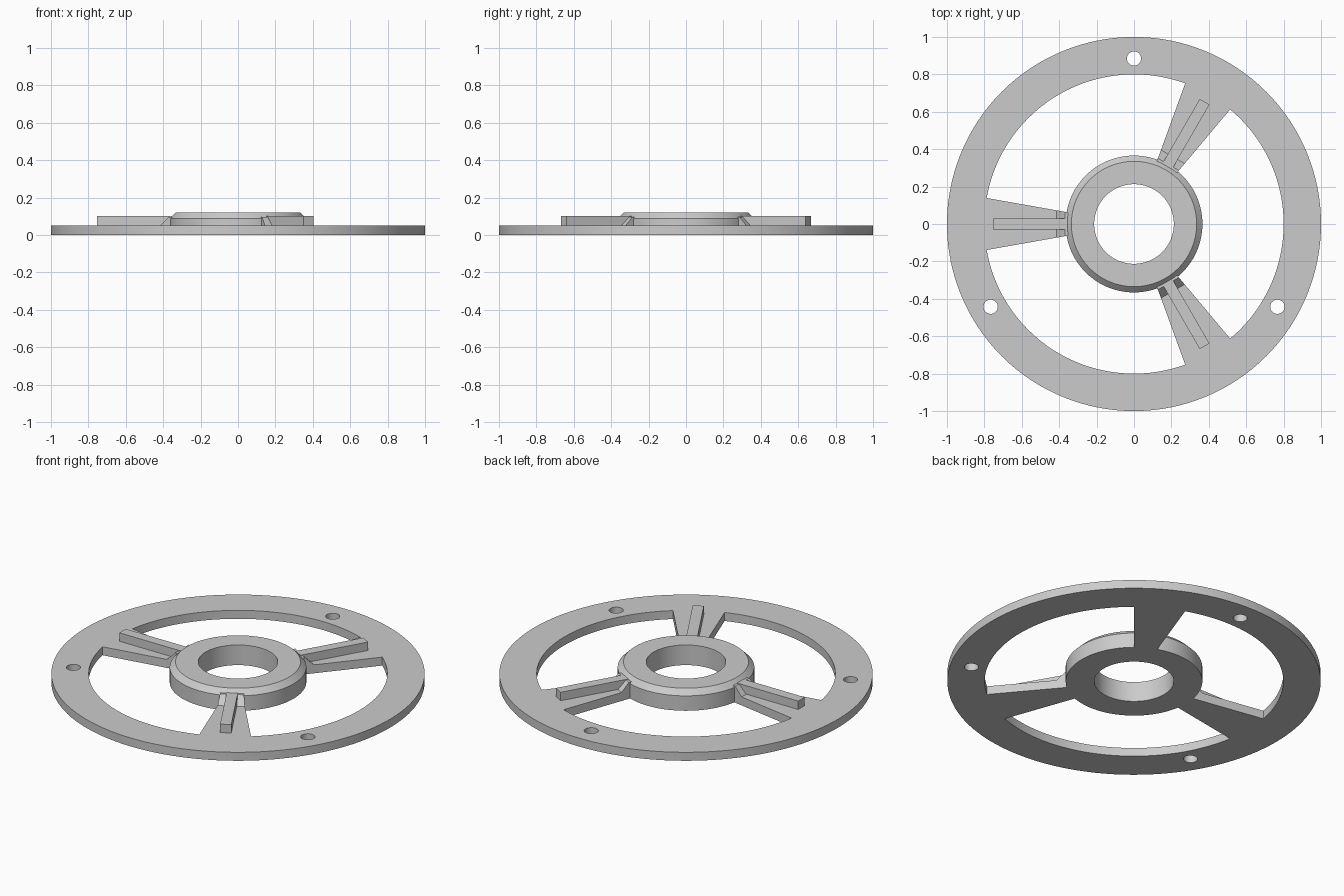
import bpy, bmesh, math
from mathutils import Matrix

if "Cube" in bpy.data.objects:
    bpy.data.objects.remove(bpy.data.objects["Cube"])

grey = bpy.data.materials.new("light grey")
grey.diffuse_color = (0.6, 0.6, 0.6, 1)
grey.use_nodes = True
grey.node_tree.nodes["Principled BSDF"].inputs["Base Color"].default_value = grey.diffuse_color

SPOKES = [60, 180, 300]          # spoke directions in degrees
T = 0.05                         # plate thickness
HALF = 10                        # half angle of a spoke


def arc(r, a0, a1, n, cx=0, cy=0):
    angles = [math.radians(a0 + (a1 - a0) * i / n) for i in range(n + 1)]
    return [(cx + r * math.cos(a), cy + r * math.sin(a)) for a in angles]


def circle(r, n, cx=0, cy=0):
    return arc(r, 0, 360, n, cx, cy)[:-1]


def finish(obj):
    obj.data.materials.clear()
    obj.data.materials.append(grey)
    bpy.ops.object.select_all(action='DESELECT')
    obj.select_set(True)
    bpy.context.view_layer.objects.active = obj
    bpy.ops.object.shade_smooth_by_angle(angle=math.radians(25))


def mesh_object(name, bm):
    bmesh.ops.recalc_face_normals(bm, faces=bm.faces)
    mesh = bpy.data.meshes.new(name)
    bm.to_mesh(mesh)
    bm.free()
    obj = bpy.data.objects.new(name, mesh)
    bpy.context.collection.objects.link(obj)
    finish(obj)


def prism(name, profile, taper, angle):
    """Radial (x, z) profile given width taper(x), turned to a spoke direction."""
    bm = bmesh.new()
    sides = [[bm.verts.new((x, s * taper(x), z)) for x, z in profile] for s in (-1, 1)]
    n = len(profile)
    for side in sides:
        bm.faces.new(side)
    for i in range(n):
        j = (i + 1) % n
        bm.faces.new((sides[0][i], sides[0][j], sides[1][j], sides[1][i]))
    bm.transform(Matrix.Rotation(math.radians(angle), 4, 'Z'))
    mesh_object(name, bm)


# Rim and spokes: one flat outline with the windows and bolt holes left open
inner = []
for a in SPOKES:
    inner += arc(0.364, a - HALF, a + HALF, 6)
    inner += arc(0.8, a + HALF, a + 120 - HALF, 40)
loops = [circle(1, 128), inner]
for a in (90, 210, 330):
    r = math.radians(a)
    loops.append(circle(0.038, 32, 0.885 * math.cos(r), 0.885 * math.sin(r)))
curve = bpy.data.curves.new("rim_and_spokes", 'CURVE')
curve.dimensions = '2D'
curve.fill_mode = 'BOTH'
curve.extrude = T / 2
for loop in loops:
    spline = curve.splines.new('POLY')
    spline.points.add(len(loop) - 1)
    for p, (x, y) in zip(spline.points, loop):
        p.co = (x, y, 0, 1)
    spline.use_cyclic_u = True
plate = bpy.data.objects.new("rim_and_spokes", curve)
bpy.context.collection.objects.link(plate)
plate.select_set(True)
bpy.context.view_layer.objects.active = plate
bpy.ops.object.convert(target='MESH')
plate = bpy.context.view_layer.objects.active
bm = bmesh.new()
bm.from_mesh(plate.data)
bmesh.ops.remove_doubles(bm, verts=bm.verts, dist=1e-5)
bmesh.ops.translate(bm, verts=bm.verts, vec=(0, 0, T / 2))
bmesh.ops.recalc_face_normals(bm, faces=bm.faces)
bm.to_mesh(plate.data)
bm.free()
finish(plate)

# Hub: chamfered ring turned around the axis
bm = bmesh.new()
section = [(0.213, 0), (0.366, 0), (0.366, 0.088), (0.335, 0.119), (0.213, 0.119)]
verts = [bm.verts.new((r, 0, z)) for r, z in section]
edges = [bm.edges.new((verts[i], verts[(i + 1) % 5])) for i in range(5)]
bmesh.ops.spin(bm, geom=verts + edges, cent=(0, 0, 0), axis=(0, 0, 1),
               angle=math.tau, steps=96, use_merge=True)
bmesh.ops.remove_doubles(bm, verts=bm.verts, dist=1e-5)
mesh_object("hub", bm)

# Each spoke has a sloped root against the hub and a straight rib on top
for i, a in enumerate(SPOKES):
    prism(f"spoke_root_{i + 1}",
          [(0.415, T), (0.368, 0.097), (0.352, 0.097), (0.352, T)],
          lambda x: x * math.tan(math.radians(HALF)), a)
    prism(f"rib_{i + 1}",
          [(0.755, T), (0.755, 0.1), (0.355, 0.1), (0.355, T)],
          lambda x: 0.03, a)
